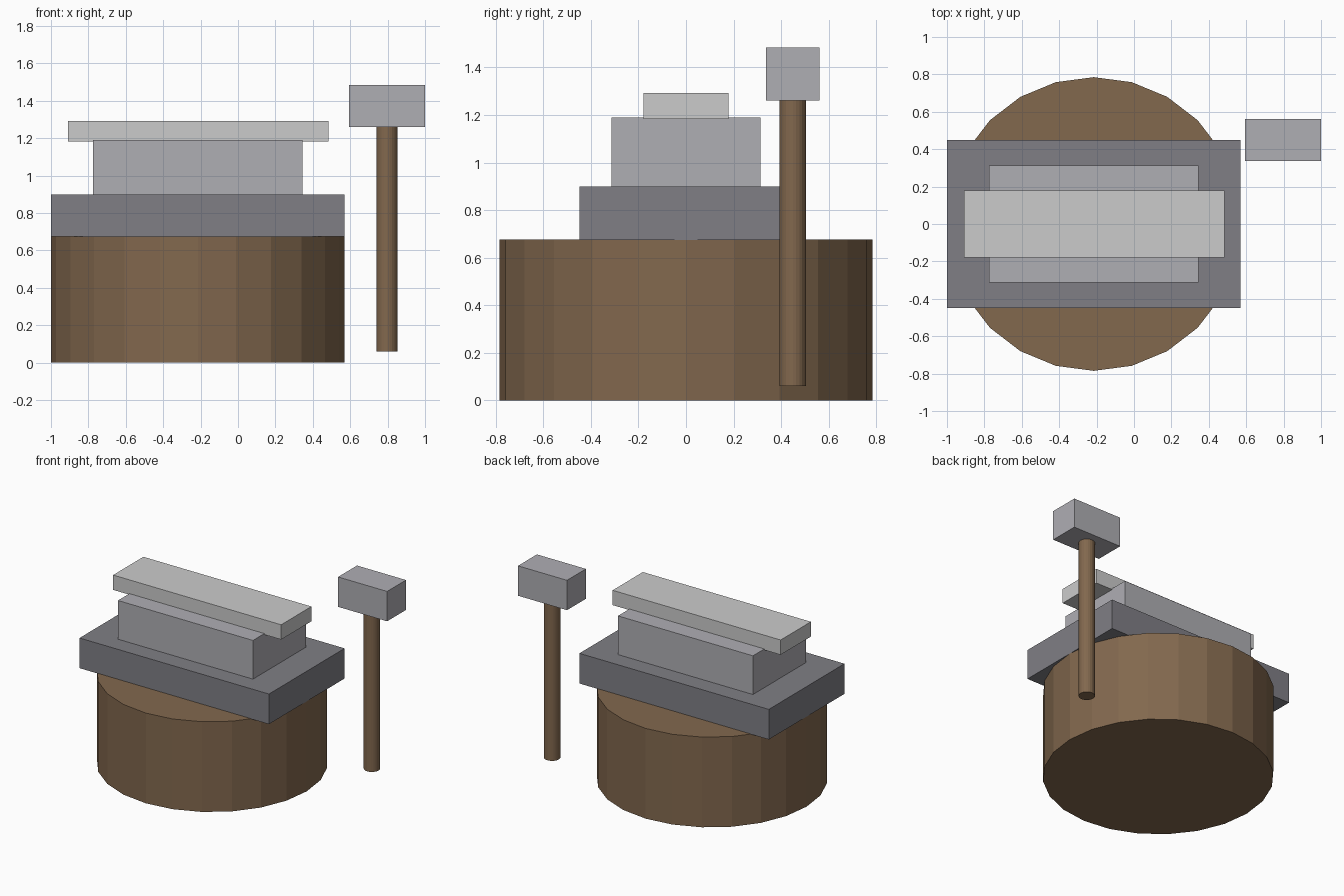
import bpy

if "Cube" in bpy.data.objects:
    bpy.data.objects.remove(bpy.data.objects["Cube"])


def material(name, rgb):
    m = bpy.data.materials.new(name)
    m.diffuse_color = (*rgb, 1)
    m.use_nodes = True
    m.node_tree.nodes["Principled BSDF"].inputs["Base Color"].default_value = m.diffuse_color
    return m


WOOD = material("wood", (0.223, 0.138, 0.076))
DARK = material("dark_iron", (0.215, 0.212, 0.235))
IRON = material("iron", (0.43, 0.425, 0.455))


def finish(name, mat):
    obj = bpy.context.object
    obj.name = name
    if mat:
        obj.data.materials.append(mat)
    return obj


def box(name, x, y, z, mat=None):
    """Box from (min, max) ranges on each axis."""
    bpy.ops.mesh.primitive_cube_add(size=1, location=[sum(r) / 2 for r in (x, y, z)])
    obj = finish(name, mat)
    obj.scale = [r[1] - r[0] for r in (x, y, z)]
    bpy.ops.object.transform_apply(location=False, rotation=False, scale=True)
    return obj


def cylinder(name, x, y, z, radius, sides, mat):
    bpy.ops.mesh.primitive_cylinder_add(vertices=sides, radius=radius,
                                        depth=z[1] - z[0], location=(x, y, sum(z) / 2))
    return finish(name, mat)


# Wooden stump
cylinder("stump", -0.215, 0, (0, 0.676), 0.785, 24, WOOD)

# Anvil: foot, body and face plate
box("anvil_base", (-1.0, 0.57), (-0.448, 0.448), (0.674, 0.90), DARK)
box("anvil_body", (-0.775, 0.344), (-0.314, 0.314), (0.895, 1.19), IRON)
box("anvil_top", (-0.91, 0.483), (-0.179, 0.179), (1.182, 1.293))

# Hammer standing beside the stump
cylinder("hammer_handle", 0.796, 0.449, (0.06, 1.265), 0.056, 24, WOOD)
box("hammer_head", (0.594, 1.0), (0.337, 0.561), (1.26, 1.484), IRON)
